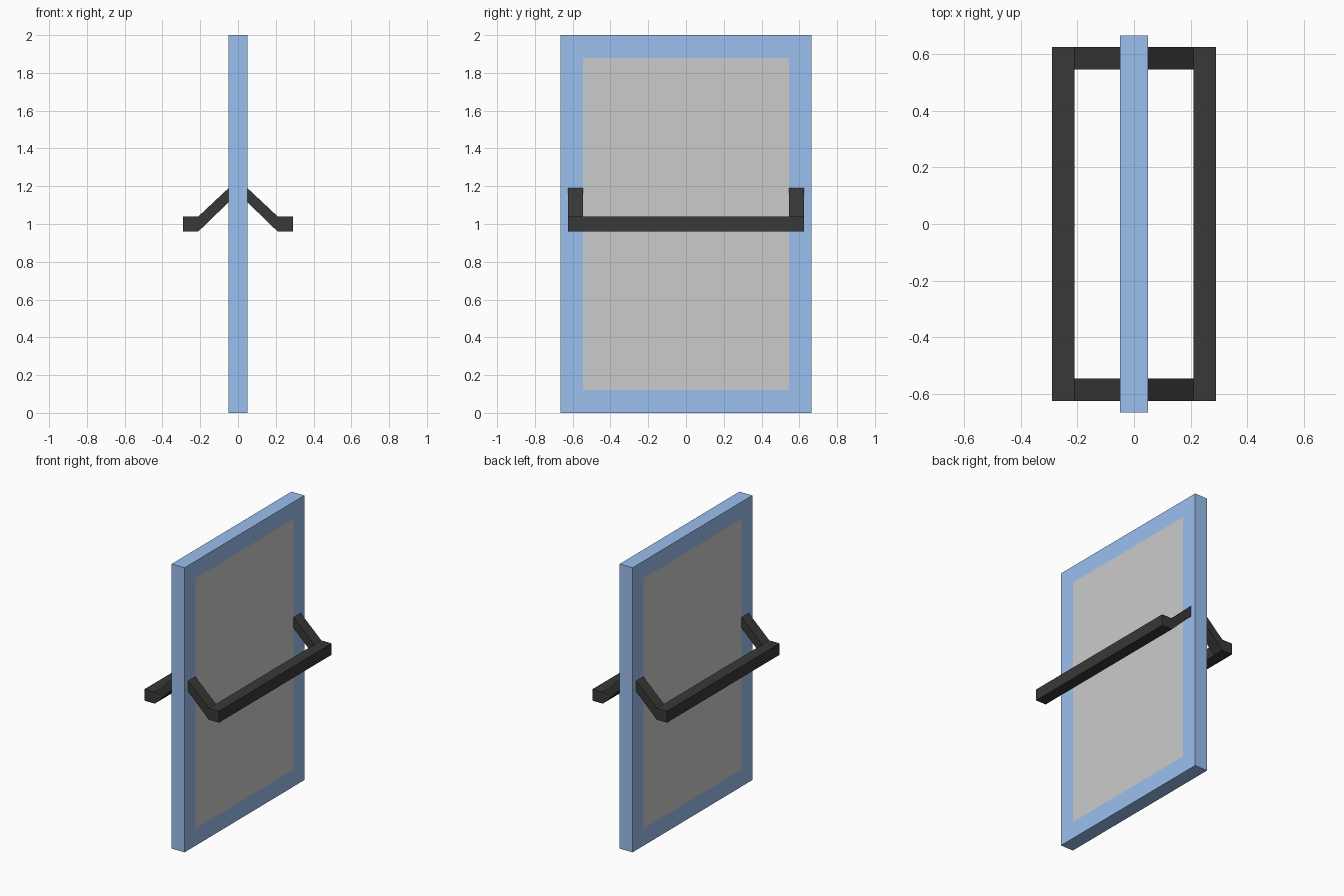
import bpy, bmesh

if "Cube" in bpy.data.objects:
    bpy.data.objects.remove(bpy.data.objects["Cube"])

W, H, T = 0.665, 2.0, 0.05       # half width, height, half thickness
IW, B = 0.545, 0.12              # half width of panel, top/bottom border


def material(name, rgb):
    m = bpy.data.materials.new(name)
    m.diffuse_color = (*rgb, 1)
    m.use_nodes = True
    m.node_tree.nodes["Principled BSDF"].inputs["Base Color"].default_value = m.diffuse_color
    return m


def finish(name, bm, mat=None, mirror=None):
    bmesh.ops.recalc_face_normals(bm, faces=bm.faces)
    me = bpy.data.meshes.new(name)
    bm.to_mesh(me)
    bm.free()
    ob = bpy.data.objects.new(name, me)
    bpy.context.collection.objects.link(ob)
    if mat:
        me.materials.append(mat)
    if mirror:
        mod = ob.modifiers.new("Mirror", 'MIRROR')
        mod.use_axis = mirror
        mod.use_mirror_merge = False
    return ob


def prism(name, profile, y0, y1, mat=None, mirror=None):
    """Extrude an x-z profile from y0 to y1."""
    bm = bmesh.new()
    face = bm.faces.new([bm.verts.new((x, y0, z)) for x, z in profile])
    ext = bmesh.ops.extrude_face_region(bm, geom=[face], use_keep_orig=True)
    verts = [g for g in ext["geom"] if isinstance(g, bmesh.types.BMVert)]
    bmesh.ops.translate(bm, verts=verts, vec=(0, y1 - y0, 0))
    return finish(name, bm, mat, mirror)


def rect(x0, x1, z0, z1):
    return [(x0, z0), (x1, z0), (x1, z1), (x0, z1)]


blue = material("blue_paint", (0.33, 0.52, 0.86))
black = material("black_bar", (0.04, 0.04, 0.04))

# Door frame: four loops joined into a closed rectangular ring
bm = bmesh.new()
loops = []
for x, w, lo, hi in [(T, W, 0, H), (T, IW, B, H - B),
                     (-T, IW, B, H - B), (-T, W, 0, H)]:
    loops.append([bm.verts.new((x, y, z)) for y, z in rect(-w, w, lo, hi)])
for i in range(4):
    a, b = loops[i], loops[(i + 1) % 4]
    for j in range(4):
        k = (j + 1) % 4
        bm.faces.new((a[j], a[k], b[k], b[j]))
finish("door_frame", bm, blue)

# Grey panel flush with the frame
prism("door_panel", rect(-T, T, B, H - B), -IW, IW)

# Push bars on both faces
prism("push_bar", rect(0.21, 0.29, 0.96, 1.04), -0.625, 0.625, black,
      (True, False, False))

# Sloping arms joining the bars to the frame
prism("bar_arm", [(0.21, 0.96), (0.21, 1.04), (T, 1.19), (T, 1.115)],
      IW, 0.625, black, (True, True, False))
